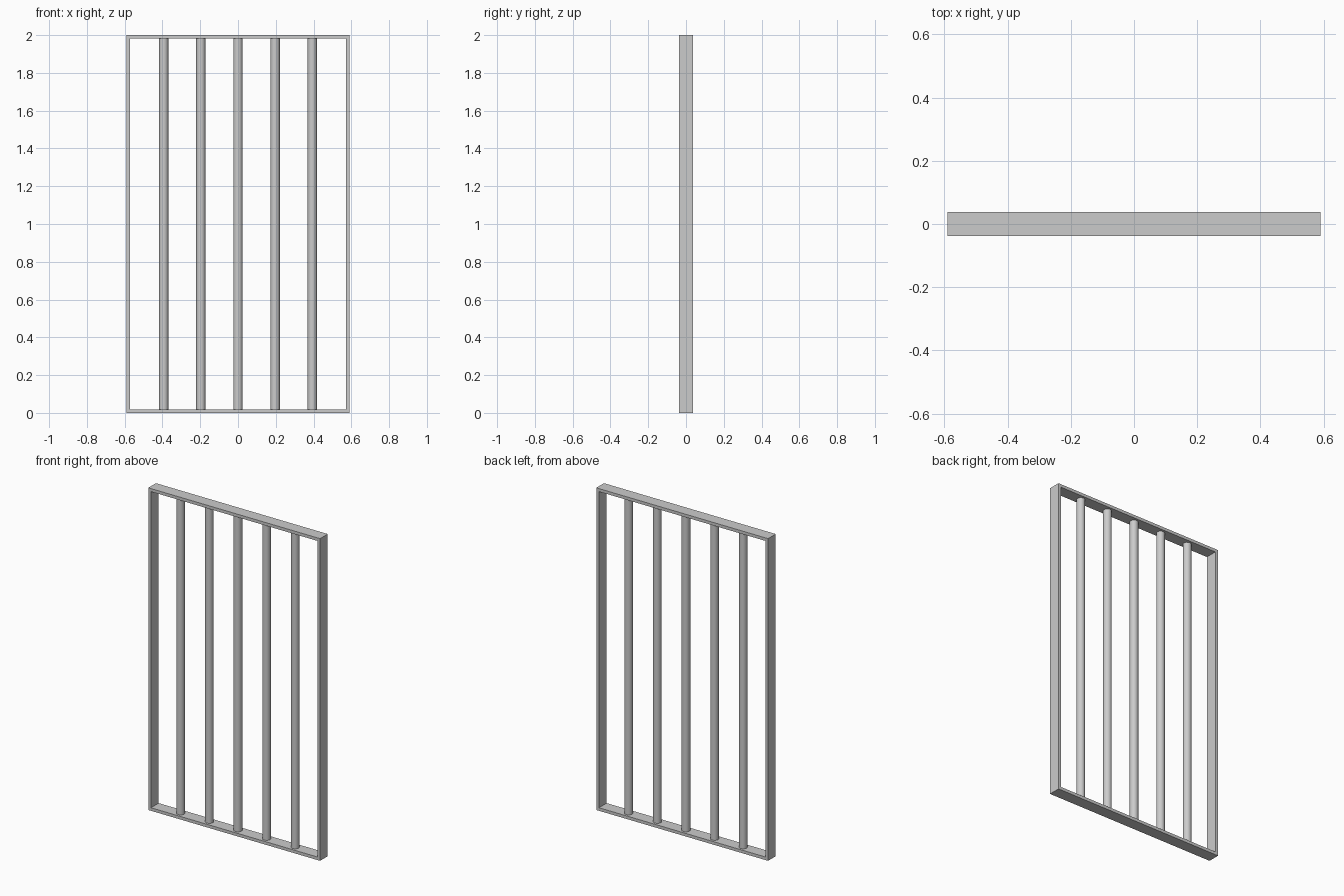
import bpy

if "Cube" in bpy.data.objects:
    bpy.data.objects.remove(bpy.data.objects["Cube"])

W, H, D, T = 1.18, 2.0, 0.075, 0.019   # overall width, height, depth, plate thickness
BARS, R = 5, 0.0245


def box(name, size, loc):
    bpy.ops.mesh.primitive_cube_add(size=1, location=loc)
    ob = bpy.context.object
    ob.name = name
    ob.scale = size
    bpy.ops.object.transform_apply(location=False, rotation=False, scale=True)


# Flat frame plates: full-width rails with posts between them
box("bottom_rail", (W, D, T), (0, 0, T / 2))
box("top_rail", (W, D, T), (0, 0, H - T / 2))
for side, s in (("left", -1), ("right", 1)):
    box(side + "_post", (T, D, H - 2 * T), (s * (W - T) / 2, 0, H / 2))

# Evenly spaced round bars
for i in range(BARS):
    x = -W / 2 + W * (i + 1) / (BARS + 1)
    bpy.ops.mesh.primitive_cylinder_add(vertices=16, radius=R, depth=H - 2 * T,
                                        location=(x, 0, H / 2))
    bpy.context.object.name = f"bar_{i + 1}"
    bpy.ops.object.shade_smooth_by_angle()
